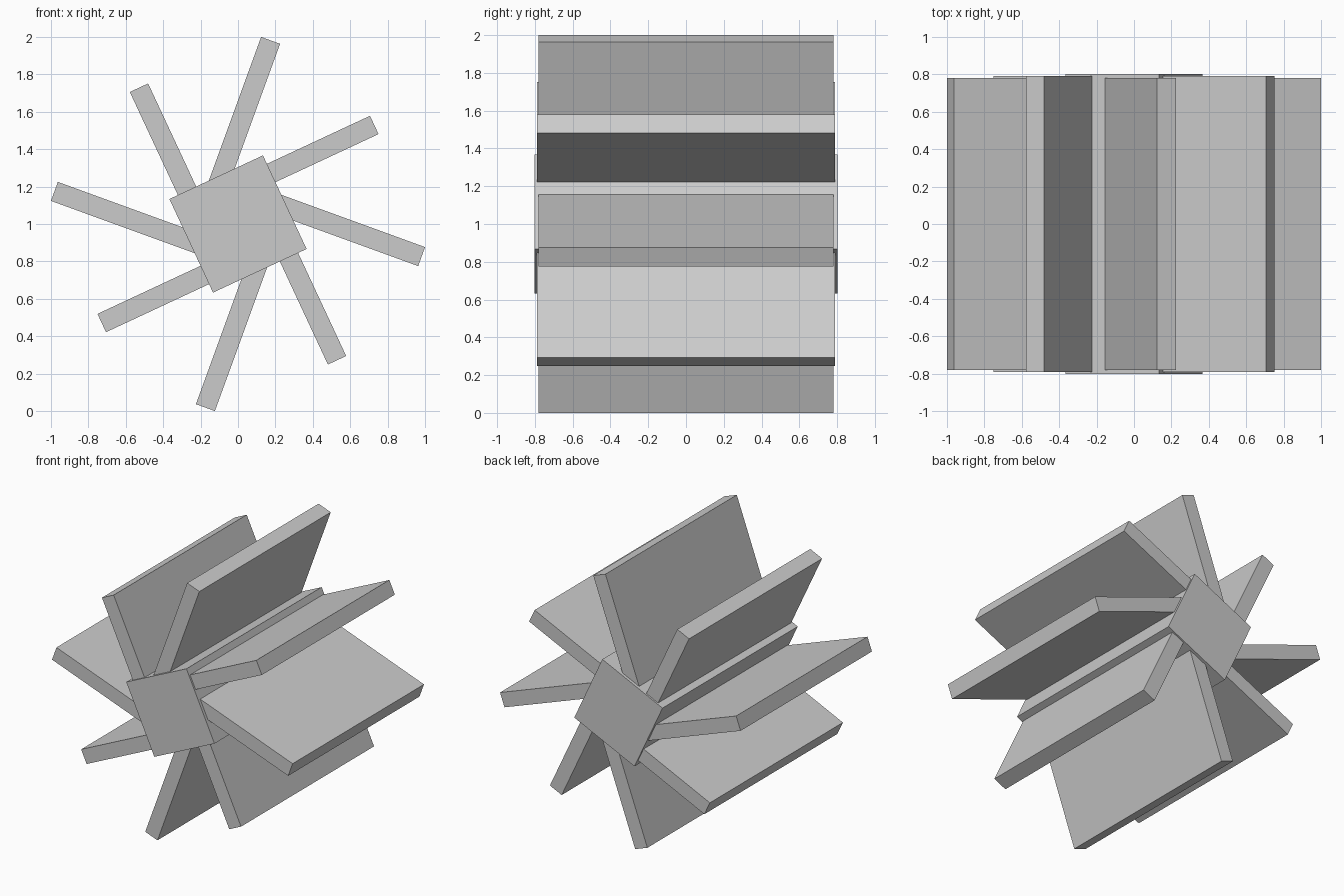
import bpy
from math import radians
from mathutils import Matrix

if "Cube" in bpy.data.objects:
    bpy.data.objects.remove(bpy.data.objects["Cube"])

AXLE = Matrix.Translation((0, 0, 1.0))


def box(name, u, v, half_depth, angle):
    """Box spanning u (outward) and v (sideways), turned about the y axle."""
    verts = [(a, y, b) for y in (-half_depth, half_depth)
             for a, b in ((u[0], v[0]), (u[1], v[0]), (u[1], v[1]), (u[0], v[1]))]
    faces = [(0, 1, 2, 3), (7, 6, 5, 4), (0, 4, 5, 1),
             (1, 5, 6, 2), (2, 6, 7, 3), (3, 7, 4, 0)]
    mesh = bpy.data.meshes.new(name)
    mesh.from_pydata(verts, [], faces)
    mesh.transform(AXLE @ Matrix.Rotation(radians(-angle), 4, 'Y'))
    obj = bpy.data.objects.new(name, mesh)
    bpy.context.collection.objects.link(obj)
    return obj


# Square hub running the full depth
box("hub", (-0.276, 0.276), (-0.276, 0.276), 0.803, 25)

# Four short paddles square to the hub, four long ones slanted between them
for i in range(4):
    box(f"short_paddle_{i + 1}", (0.20, 0.884), (0.118, 0.226), 0.79, 25 + 90 * i)
    box(f"long_paddle_{i + 1}", (0.10, 0.982), (0.118, 0.226), 0.78, 70 + 90 * i)
